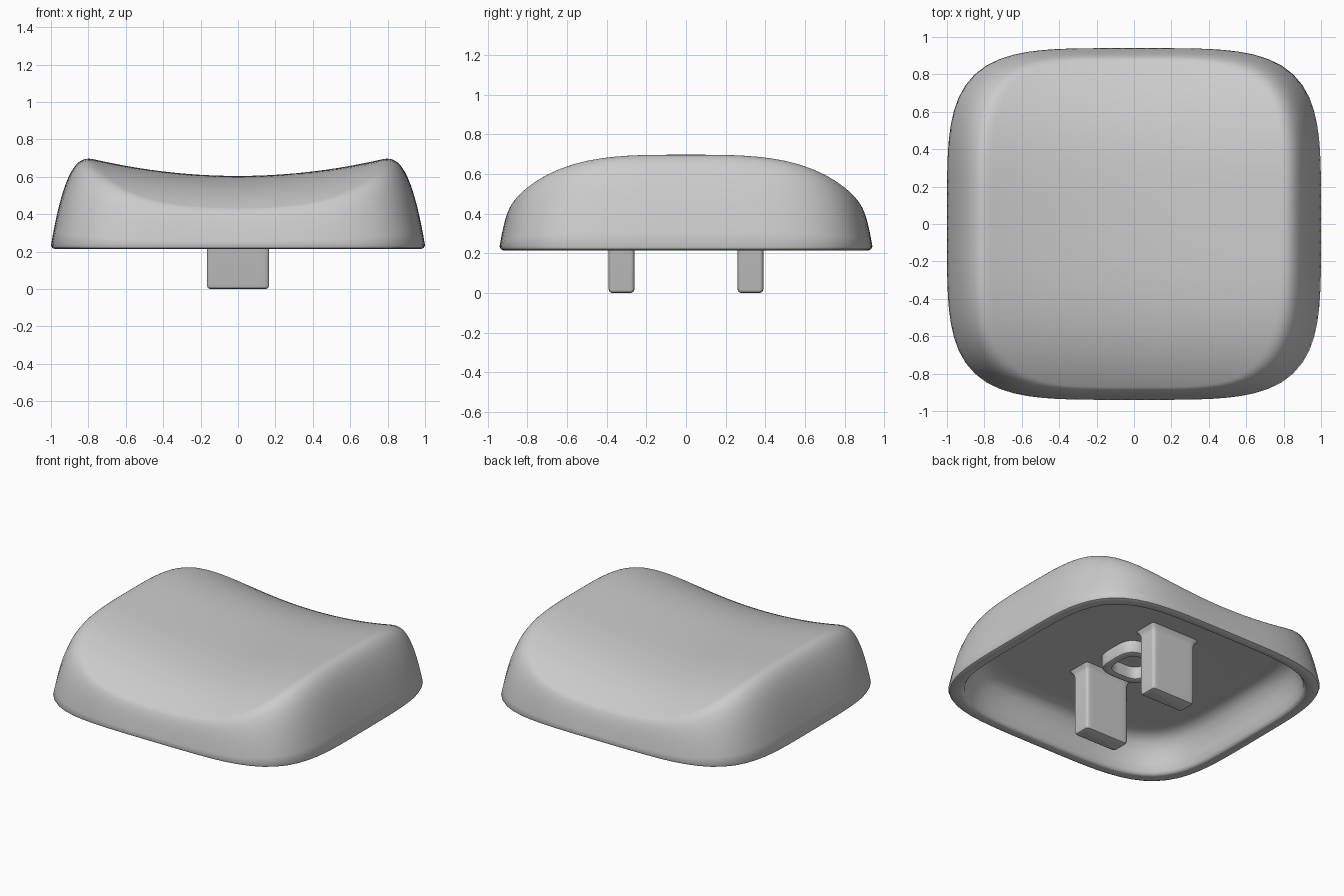
import bpy, bmesh
from math import cos, sin, pi

cube = bpy.data.objects.get("Cube")
if cube:
    bpy.data.objects.remove(cube, do_unlink=True)

# One plain grey plastic
grey = bpy.data.materials.new("grey plastic")
grey.use_nodes = True
colour = (0.6, 0.6, 0.6, 1)
grey.diffuse_color = colour
grey.node_tree.nodes["Principled BSDF"].inputs["Base Color"].default_value = colour

SEGMENTS = 96
BASE_Z = 0.215
CEILING_Z = 0.46


def loft(name, rings, closed=False, centre=(0, 0)):
    """Skin rounded-square rings (half x, half y, exponent, height or height function)."""
    bm = bmesh.new()
    loops = []
    for a, b, n, height in rings:
        loop = []
        for i in range(SEGMENTS):
            t = 2 * pi * i / SEGMENTS
            c, s = cos(t), sin(t)
            r = (abs(c) ** n + abs(s) ** n) ** (-1 / n)
            x, y = a * r * c, b * r * s
            z = height(x, y) if callable(height) else height
            loop.append(bm.verts.new((x + centre[0], y + centre[1], z)))
        loops.append(loop)
    pairs = list(zip(loops, loops[1:]))
    if closed:
        pairs.append((loops[-1], loops[0]))
    for p, q in pairs:
        for i in range(SEGMENTS):
            j = (i + 1) % SEGMENTS
            bm.faces.new((p[i], p[j], q[j], q[i]))
    if not closed:
        bm.faces.new(loops[0])
        bm.faces.new(loops[-1])
    bmesh.ops.recalc_face_normals(bm, faces=bm.faces)
    mesh = bpy.data.meshes.new(name)
    bm.to_mesh(mesh)
    bm.free()
    mesh.materials.append(grey)
    obj = bpy.data.objects.new(name, mesh)
    bpy.context.collection.objects.link(obj)
    bpy.ops.object.select_all(action="DESELECT")
    obj.select_set(True)
    bpy.context.view_layer.objects.active = obj
    bpy.ops.object.shade_smooth_by_angle(angle=0.7)
    return obj


def dish(x, y):
    """Top surface: raised toward the sides, falling away to front and back."""
    return 0.605 + 0.15 * x * x - 0.27 * abs(y) ** 3.3


def wall_height(f):
    """Outer wall height for a ring a fraction f of the way from rim to base."""
    return lambda x, y: BASE_Z + 0.02 + (dish(x, y) - BASE_Z - 0.02) * (1 - f ** 2.7)


# Cap shell: ceiling, inner wall, bottom lip, outer wall, dished top
CORNER = 4.3
inside = [(0.72, CEILING_Z), (0.79, 0.455), (0.83, 0.44), (0.86, 0.41), (0.885, 0.36),
          (0.905, 0.29), (0.915, 0.235), (0.925, 0.22), (0.935, BASE_Z),
          (0.98, BASE_Z), (0.994, 0.221)]
rings = [(s, 0.94 * s, CORNER, z) for s, z in inside]
for k in range(18, -1, -1):
    f = k / 18
    rings.append((0.76 + 0.24 * f, 0.87 + 0.07 * f, CORNER, wall_height(f)))
for k in range(23, 0, -1):
    s = k / 24
    rings.append((0.76 * s, 0.87 * s, CORNER, dish))
loft("cap_shell", rings)

# Two mounting posts with rounded tips and flared roots
for side, name in ((-1, "front_post"), (1, "back_post")):
    profile = [(-0.02, 0), (-0.007, 0.005), (0, 0.02), (0, 0.42),
               (0.006, 0.44), (0.025, CEILING_Z + 0.005)]
    loft(name, [(0.167 + d, 0.066 + d, 14, z) for d, z in profile],
         centre=(0, 0.325 * side))

# Low rounded-square collar between the posts
collar = [(0.115, 0.47), (0.115, 0.395), (0.122, 0.38), (0.135, 0.375),
          (0.155, 0.375), (0.168, 0.38), (0.175, 0.395), (0.175, 0.47)]
loft("centre_collar", [(r, r, 3.5, z) for r, z in collar], closed=True)
